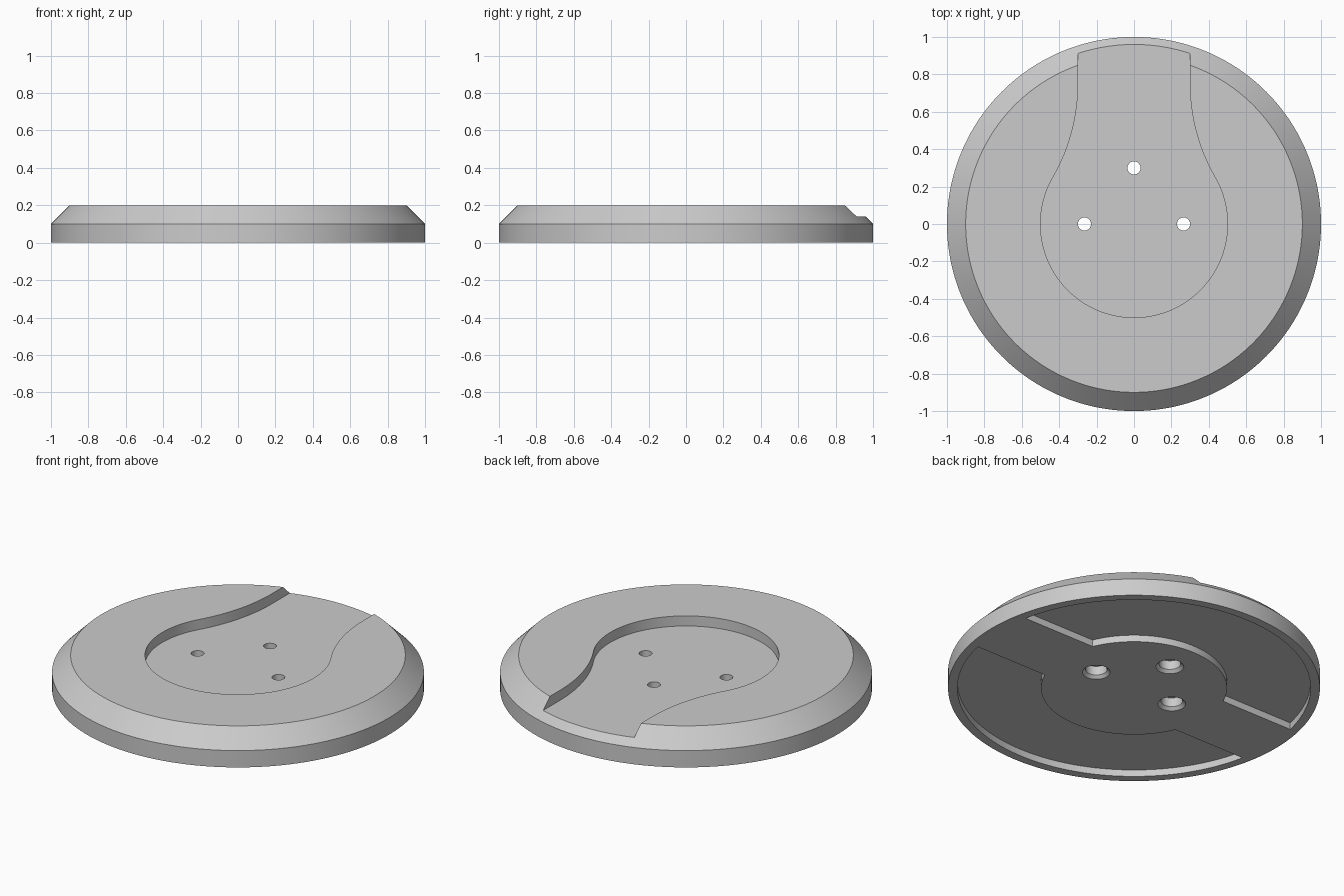
import bpy, bmesh
from math import sin, cos, asin, pi, radians

old = bpy.data.objects.get("Cube")
if old:
    bpy.data.objects.remove(old, do_unlink=True)

grey = bpy.data.materials.new("light_grey")
grey.use_nodes = True
tone = (0.6, 0.6, 0.6, 1)
grey.diffuse_color = tone
grey.node_tree.nodes["Principled BSDF"].inputs["Base Color"].default_value = tone


def finish(name, bm):
    bmesh.ops.recalc_face_normals(bm, faces=bm.faces)
    mesh = bpy.data.meshes.new(name)
    bm.to_mesh(mesh)
    bm.free()
    mesh.materials.append(grey)
    obj = bpy.data.objects.new(name, mesh)
    bpy.context.collection.objects.link(obj)
    return obj


def lathe(name, profile, steps, centre=(0, 0)):
    """Solid of revolution from (radius, height) pairs, capped at both ends."""
    bm = bmesh.new()
    rings = []
    for r, z in profile:
        rings.append([bm.verts.new((centre[0] + r * cos(2 * pi * i / steps),
                                    centre[1] + r * sin(2 * pi * i / steps), z))
                      for i in range(steps)])
    for a, b in zip(rings, rings[1:]):
        for i in range(steps):
            j = (i + 1) % steps
            bm.faces.new((a[i], a[j], b[j], b[i]))
    bm.faces.new(rings[0])
    bm.faces.new(rings[-1])
    return finish(name, bm)


def prism(name, outline, bottom, top):
    """Flat outline extruded straight up."""
    bm = bmesh.new()
    face = bm.faces.new([bm.verts.new((x, y, bottom)) for x, y in outline])
    ext = bmesh.ops.extrude_face_region(bm, geom=[face])
    verts = [v for v in ext["geom"] if isinstance(v, bmesh.types.BMVert)]
    bmesh.ops.translate(bm, verts=verts, vec=(0, 0, top - bottom))
    return finish(name, bm)


def arc(cx, cy, r, start, end, steps):
    return [(cx + r * cos(start + (end - start) * i / steps),
             cy + r * sin(start + (end - start) * i / steps))
            for i in range(steps + 1)]


# Chamfered round base
base = lathe("round_base", [(1, 0), (1, 0.1), (0.9, 0.2)], 256)

# Keyhole pocket in the top, open at the back
half = arc(0, 0, 0.5, -pi / 2, radians(30), 64)
half += arc(0.5 * cos(radians(30)) + cos(radians(30)), 0.75, 1, radians(210), pi, 24)[1:]
half.append((half[-1][0], 1.1))
pocket = half + [(-x, y) for x, y in reversed(half[1:])]
cutters = [prism("pocket_cutter", pocket, 0.14, 0.3)]

# Underside recesses, leaving a rim, a centre boss and a cross bar
outer, inner = asin(0.2 / 0.95), asin(0.2 / 0.5)
recess = arc(0, 0, 0.95, outer, pi - outer, 110) + arc(0, 0, 0.5, pi - inner, inner, 80)
for side, label in ((1, "back"), (-1, "front")):
    cutters.append(prism(label + "_recess_cutter",
                         [(x, side * y) for x, y in recess], -0.05, 0.04))

# Three screw holes, widened from below
bore = [(0.095, -0.02), (0.058, 0.017), (0.058, 0.07), (0.035, 0.07), (0.035, 0.3)]
for spot in ((0, 0.3), (-0.265, 0), (0.265, 0)):
    cutters.append(lathe("screw_hole_cutter", bore, 40, spot))

# Cut everything out of the base
bpy.ops.object.select_all(action="DESELECT")
base.select_set(True)
bpy.context.view_layer.objects.active = base
for cutter in cutters:
    cutter.hide_render = True
    mod = base.modifiers.new(cutter.name, "BOOLEAN")
    mod.operation = "DIFFERENCE"
    mod.solver = "EXACT"
    mod.object = cutter
    bpy.ops.object.modifier_apply(modifier=mod.name)
    bpy.data.objects.remove(cutter, do_unlink=True)

bpy.ops.object.shade_smooth_by_angle(angle=radians(25))
